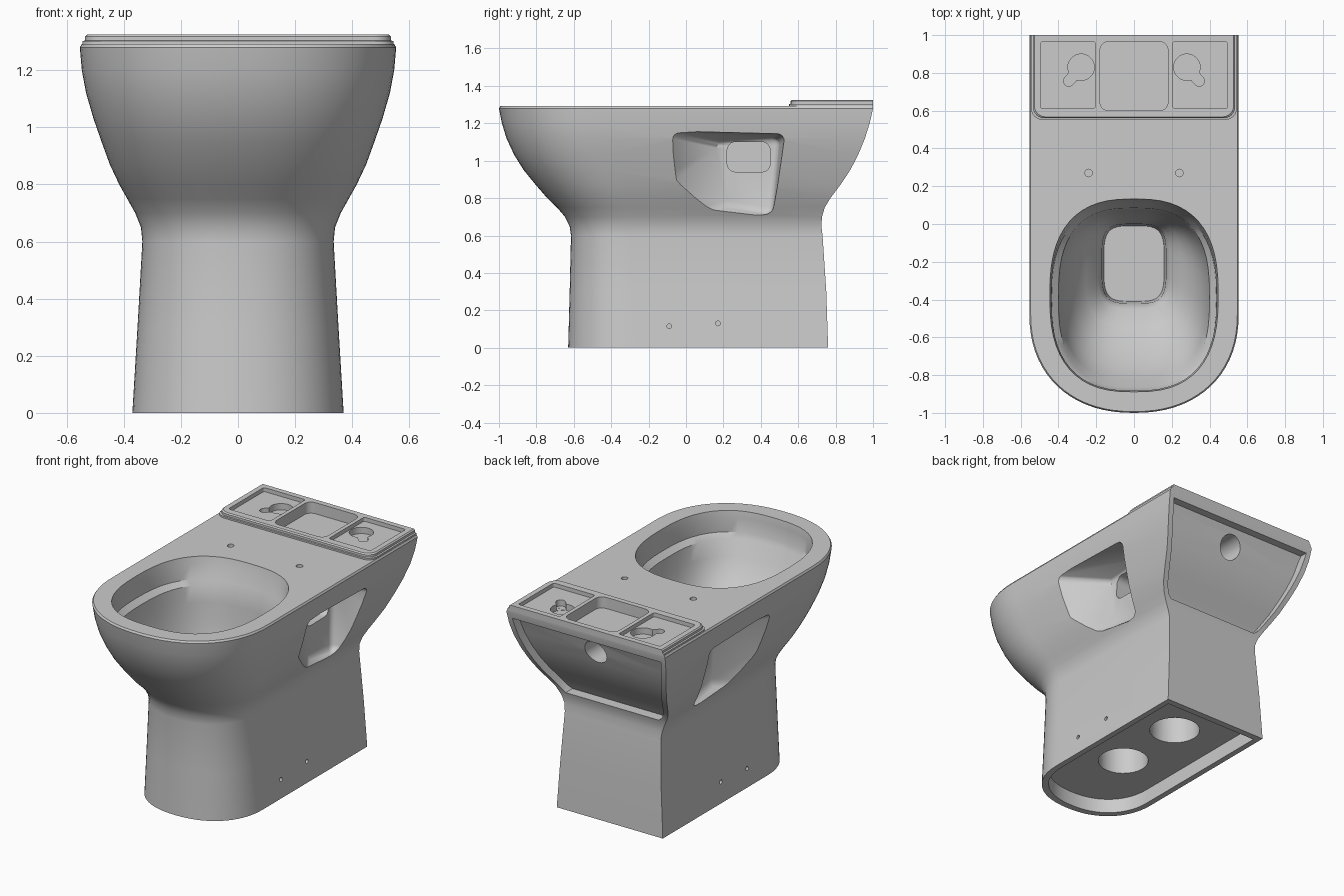
import bpy, bmesh, math
from mathutils import Vector

cube = bpy.data.objects.get("Cube")
if cube:
    bpy.data.objects.remove(cube, do_unlink=True)

ceramic = bpy.data.materials.new("light grey ceramic")
ceramic.use_nodes = True
ceramic.diffuse_color = (0.6, 0.6, 0.6, 1)
ceramic.node_tree.nodes["Principled BSDF"].inputs["Base Color"].default_value = (0.6, 0.6, 0.6, 1)


def make(name, bm):
    bmesh.ops.recalc_face_normals(bm, faces=bm.faces)
    mesh = bpy.data.meshes.new(name)
    bm.to_mesh(mesh)
    bm.free()
    mesh.materials.append(ceramic)
    ob = bpy.data.objects.new(name, mesh)
    bpy.context.collection.objects.link(ob)
    return ob


def loft(name, rings):
    """Skin closed rings of equal length and cap both ends."""
    bm = bmesh.new()
    rows = [[bm.verts.new(p) for p in ring] for ring in rings]
    n = len(rows[0])
    for a, b in zip(rows, rows[1:]):
        for i in range(n):
            j = (i + 1) % n
            bm.faces.new((a[i], a[j], b[j], b[i]))
    bm.faces.new(rows[0][::-1])
    bm.faces.new(rows[-1])
    return make(name, bm)


def hull(name, points):
    bm = bmesh.new()
    for p in points:
        bm.verts.new(p)
    bmesh.ops.convex_hull(bm, input=bm.verts)
    return make(name, bm)


def spow(v, e):
    return math.copysign(abs(v) ** e, v)


def u_ring(z, hw, front, back, steps=36):
    """Plan outline: rounded front, straight sides, square back."""
    depth = hw * 0.95
    pts = [(hw, back, z)]
    for i in range(steps + 1):
        a = math.pi * i / steps
        pts.append((hw * spow(math.cos(a), 0.9),
                    front + depth - depth * spow(math.sin(a), 0.9), z))
    pts.append((-hw, back, z))
    return pts


def oval_ring(z, hw, front, back, power, steps=56):
    mid, half = (front + back) / 2, (back - front) / 2
    angles = [math.tau * i / steps for i in range(steps)]
    return [(hw * spow(math.cos(a), 2 / power),
             mid + half * spow(math.sin(a), 2 / power), z) for a in angles]


def round_rect(x0, x1, y0, y1, r, steps=6):
    pts = []
    corners = ((x1 - r, y1 - r), (x0 + r, y1 - r), (x0 + r, y0 + r), (x1 - r, y0 + r))
    for k, (cx, cy) in enumerate(corners):
        for i in range(steps + 1):
            a = math.pi / 2 * (k + i / steps)
            pts.append((cx + r * math.cos(a), cy + r * math.sin(a)))
    return pts


def prism(name, outline, z0, z1):
    return loft(name, [[(x, y, z) for x, y in outline] for z in (z0, z1)])


def rod(name, start, end, r, steps=28):
    start, end = Vector(start), Vector(end)
    turn = (end - start).to_track_quat('Z', 'Y')
    ring = [turn @ Vector((r * math.cos(math.tau * i / steps),
                           r * math.sin(math.tau * i / steps), 0)) for i in range(steps)]
    return loft(name, [[p + c for p in ring] for c in (start, end)])


def cut(ob, cutters):
    bpy.context.view_layer.objects.active = ob
    for c in cutters:
        mod = ob.modifiers.new("cut", 'BOOLEAN')
        mod.operation = 'DIFFERENCE'
        mod.solver = 'EXACT'
        mod.object = c
        bpy.ops.object.modifier_apply(modifier=mod.name)


# Outer body: height, half width, front, back
profile = [
    (0, .37, -.63, .76), (.3, .352, -.622, .75), (.6, .335, -.615, .73),
    (.65, .34, -.622, .724), (.7, .36, -.647, .727), (.75, .388, -.69, .742),
    (.8, .416, -.742, .772), (.87, .449, -.803, .825), (.95, .478, -.868, .878),
    (1.03, .506, -.918, .92), (1.12, .532, -.96, .957), (1.2, .547, -.984, .982),
    (1.28, .554, -1, 1), (1.292, .547, -.993, 1)]
body = loft("bowl_body", [u_ring(*row) for row in profile])

# Raised cistern deck with rounded front corners
def deck_ring(z, hw, front, r=.06):
    pts = [(x, y) for x, y in round_rect(-hw, hw, front, 1.2, r)]
    return [(x, min(y, 1.0), z) for x, y in pts if y < .9] + [(hw, 1, z), (-hw, 1, z)]

deck = loft("cistern_deck", [deck_ring(1.28, .545, .552), deck_ring(1.302, .545, .552),
                             deck_ring(1.304, .535, .56), deck_ring(1.318, .535, .56),
                             deck_ring(1.325, .528, .567)])

# Basin with a stepped rim
basin = loft("basin_cutter", [
    oval_ring(1.35, .452, -.895, .14, 2.6), oval_ring(1.285, .445, -.888, .132, 2.6),
    oval_ring(1.25, .438, -.882, .12, 2.6), oval_ring(1.16, .436, -.882, .1, 2.6),
    oval_ring(1.13, .4, -.865, .085, 2.7), oval_ring(1.03, .385, -.82, .075, 2.7),
    oval_ring(.93, .36, -.755, .065, 2.7), oval_ring(.82, .315, -.655, .05, 2.8),
    oval_ring(.73, .255, -.55, .03, 3), oval_ring(.65, .19, -.45, .01, 3.4),
    oval_ring(.6, .17, -.42, 0, 4), oval_ring(.45, .16, -.41, -.01, 4)])

# Hollow foot with two round openings
foot = loft("foot_cutter", [u_ring(-.05, .335, -.59, .72), u_ring(.09, .33, -.585, .715)])
foot_holes = [rod("foot_hole_cutter", (0, y, .05), (0, y, .28), .15) for y in (-.1, .38)]

# Recessed rear panel following the body curve, with an inlet hole
rear_rings = []
for z, hw, front, back in profile[4:-1]:
    z = min(max(z, .725), 1.24)
    x, y = hw - .035, back - .06
    rear_rings.append([(-x, y, z), (x, y, z), (x, 1.2, z), (-x, 1.2, z)])
rear = loft("rear_panel_cutter", rear_rings)
inlet = rod("inlet_cutter", (0, .7, 1.13), (0, 1.1, 1.13), .075)

# Side scoops with inner windows, bolt holes
side_cutters = []
for s in (1, -1):
    scoop = hull("scoop_cutter", [
        (s * .31, .17, 1.1), (s * .31, .5, 1.12), (s * .33, .46, .72), (s * .33, .22, .76),
        (s * .7, -.25, 1.18), (s * .7, .55, 1.16), (s * .7, .47, .66), (s * .7, -.42, .6)])
    bev = scoop.modifiers.new("soft", 'BEVEL')
    bev.width, bev.segments = .035, 4
    window = [[(x, y, z) for y, z in round_rect(.22, .45, .94, 1.1, .045)]
              for x in (s * .2, s * .5)]
    side_cutters += [scoop, loft("window_cutter", window)]
    side_cutters.append(rod("seat_bolt_cutter", (s * .24, .27, 1.2), (s * .24, .27, 1.4), .02, 16))
    for y, z in ((-.09, .115), (.17, .13)):
        side_cutters.append(rod("floor_bolt_cutter", (s * .345, y, z), (s * .5, y, z), .013, 12))

# Deck trays, centre well and keyhole slots
wells = [prism("well_cutter", round_rect(-.18, .18, .6, .965, .045), 1.255, 1.4)]
trays = []
for s in (1, -1):
    x0, x1 = sorted((s * .205, s * .495))
    trays.append(prism("tray_cutter", round_rect(x0, x1, .612, .965, .012), 1.3, 1.4))
    wells.append(rod("keyhole_cutter", (s * .28, .83, 1.26), (s * .28, .83, 1.4), .07))
    a, b, side = Vector((s * .28, .83)), Vector((s * .345, .757)), Vector((.02, s * .02))
    slot = [p + k * side for p in (a, b) for k in (1, -1)]
    wells.append(hull("slot_cutter", [(p.x, p.y, z) for p in slot for z in (1.261, 1.4)]))
    wells.append(rod("slot_end_cutter", (b.x, b.y, 1.2615), (b.x, b.y, 1.4), .0285, 16))

cut(body, [basin, foot, *foot_holes, rear, inlet, *side_cutters, *wells])
cut(deck, trays + wells)

# Remove the cutters and finish the shading
for c in [basin, foot, *foot_holes, rear, inlet, *side_cutters, *wells, *trays]:
    bpy.data.objects.remove(c, do_unlink=True)
for ob in (body, deck):
    bpy.ops.object.select_all(action='DESELECT')
    ob.select_set(True)
    bpy.context.view_layer.objects.active = ob
    bpy.ops.object.shade_smooth_by_angle(angle=math.radians(32))
